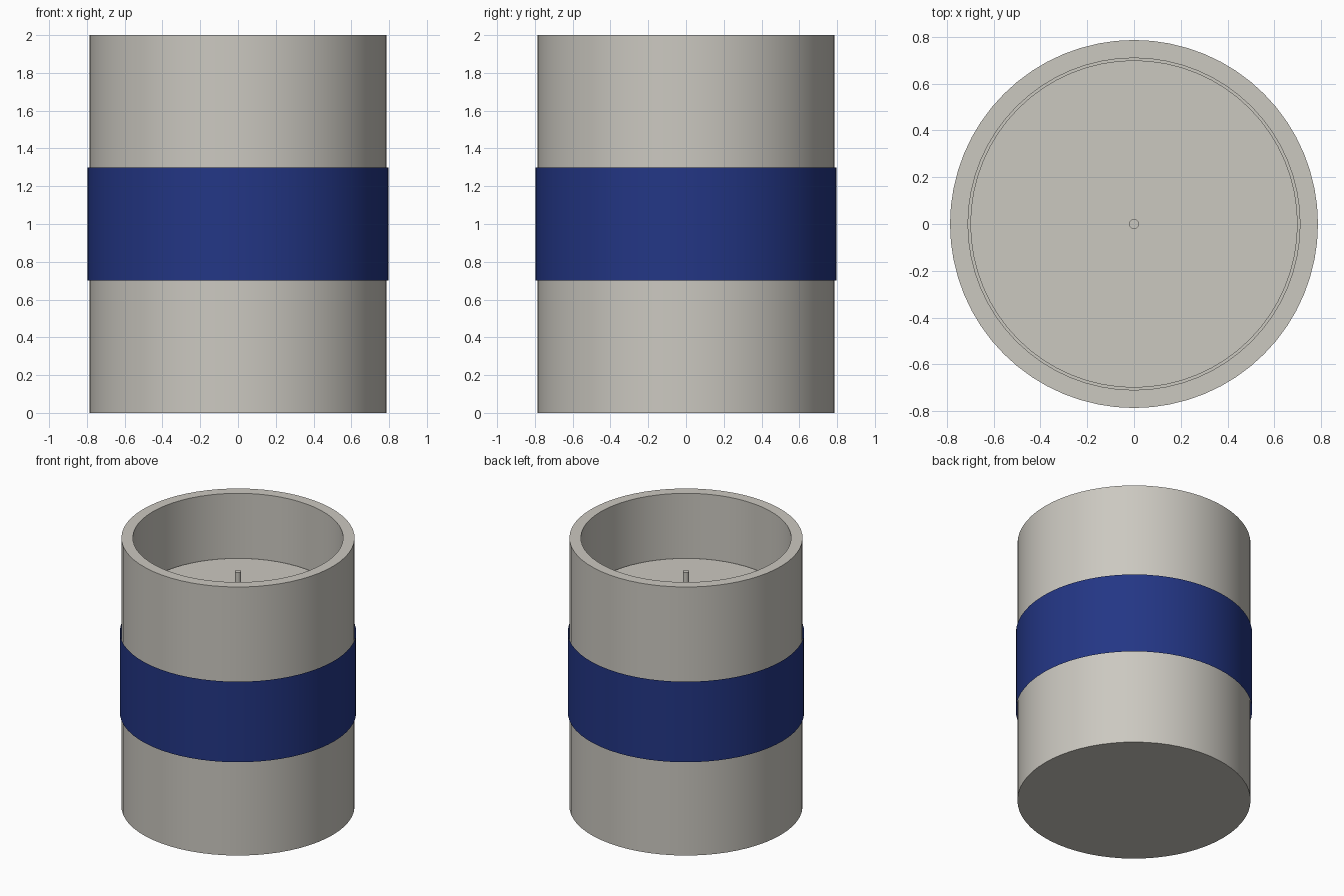
import bpy
import bmesh
import math

SIDES = 64

old = bpy.data.objects.get("Cube")
if old:
    bpy.data.objects.remove(old, do_unlink=True)


def make_material(name, rgb):
    mat = bpy.data.materials.new(name)
    mat.use_nodes = True
    colour = (*rgb, 1.0)
    mat.diffuse_color = colour
    mat.node_tree.nodes["Principled BSDF"].inputs["Base Color"].default_value = colour
    return mat


def lathe(name, profile, mat):
    """Spin a (radius, height) profile around the z axis."""
    bm = bmesh.new()
    verts = [bm.verts.new((r, 0, z)) for r, z in profile]
    edges = [bm.edges.new(pair) for pair in zip(verts, verts[1:])]
    bmesh.ops.spin(bm, geom=verts + edges, cent=(0, 0, 0), axis=(0, 0, 1),
                   angle=math.tau, steps=SIDES)
    bmesh.ops.remove_doubles(bm, verts=bm.verts, dist=0.0001)
    bmesh.ops.recalc_face_normals(bm, faces=bm.faces)
    mesh = bpy.data.meshes.new(name)
    bm.to_mesh(mesh)
    bm.free()
    mesh.materials.append(mat)
    obj = bpy.data.objects.new(name, mesh)
    bpy.context.collection.objects.link(obj)
    bpy.ops.object.select_all(action="DESELECT")
    obj.select_set(True)
    bpy.context.view_layer.objects.active = obj
    bpy.ops.object.shade_smooth_by_angle(angle=math.radians(40))
    return obj


def solid(radius, bottom, top):
    return [(0, bottom), (radius, bottom), (radius, top), (0, top)]


stone = make_material("warm_grey", (0.60, 0.58, 0.53))
blue = make_material("deep_blue", (0.017, 0.037, 0.235))

outer, inner, floor, height = 0.787, 0.71, 0.08, 2.0

# Open jar with a flat rim and a thick floor
lathe("jar", [(0, 0), (outer, 0), (outer, height), (inner, height),
              (inner, floor), (0, floor)], stone)

# Wax fill and wick
wax_top = 1.52
lathe("wax", solid(0.70, floor, wax_top), stone)
lathe("wick", solid(0.021, wax_top - 0.1, 1.75), stone)

# Thin label sleeve wrapped around the jar
lathe("label_band", [(0.798, 0.70), (0.798, 1.30)], blue)
